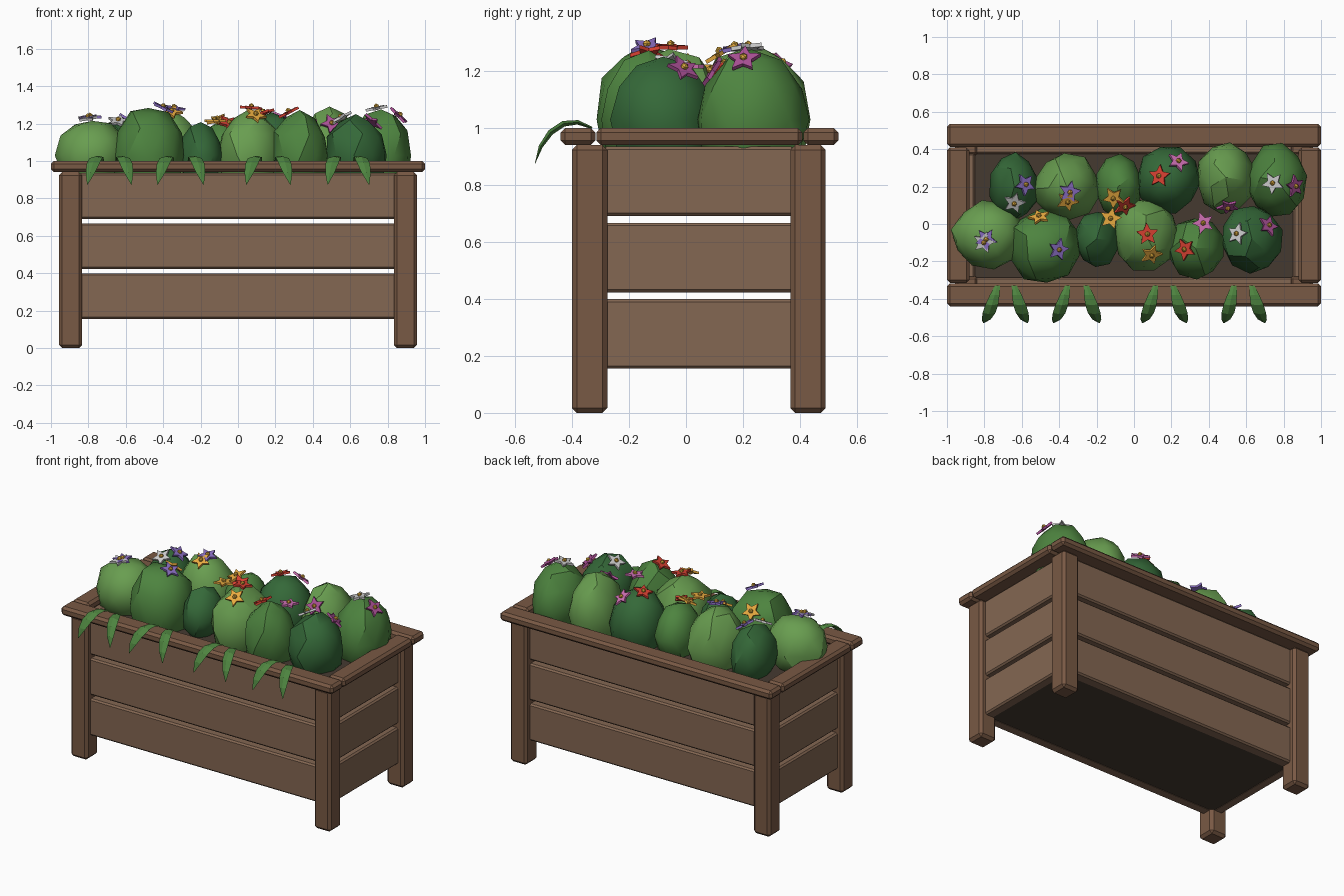
import bpy, bmesh, math, random
from mathutils import Vector, Matrix

if "Cube" in bpy.data.objects:
    bpy.data.objects.remove(bpy.data.objects["Cube"])

random.seed(4)


def mat(name, rgb):
    m = bpy.data.materials.new(name)
    m.diffuse_color = (*rgb, 1)
    m.use_nodes = True
    m.node_tree.nodes["Principled BSDF"].inputs["Base Color"].default_value = m.diffuse_color
    return m


FRAME = mat("frame_wood", (.19, .10, .058))
PLANK = mat("plank_wood", (.23, .135, .085))
SOIL = mat("soil", (.06, .042, .03))
GREEN = {"l": mat("leaf_light", (.14, .34, .08)),
         "m": mat("leaf_mid", (.075, .23, .05)),
         "d": mat("leaf_dark", (.035, .14, .04))}
PETAL = {"purple": mat("purple", (.26, .16, .55)), "white": mat("white", (.8, .8, .8)),
         "gold": mat("gold", (.8, .4, .05)), "red": mat("red", (.65, .05, .03)),
         "pink": mat("pink", (.62, .16, .45)), "magenta": mat("magenta", (.4, .08, .3))}
CENTRE = mat("flower_centre", (.75, .42, .05))


def finish(name, bm, *mats):
    bmesh.ops.recalc_face_normals(bm, faces=bm.faces)
    me = bpy.data.meshes.new(name)
    bm.to_mesh(me)
    bm.free()
    for m in mats:
        me.materials.append(m)
    ob = bpy.data.objects.new(name, me)
    bpy.context.collection.objects.link(ob)
    return ob


def box(name, x, y, z, m, bevel=.012):
    bm = bmesh.new()
    bmesh.ops.create_cube(bm, size=1)
    for v in bm.verts:
        v.co = [(a + b) / 2 + c * (b - a) for (a, b), c in zip((x, y, z), v.co)]
    if bevel:
        bmesh.ops.bevel(bm, geom=bm.edges[:], offset=bevel, segments=1, affect='EDGES')
    return finish(name, bm, m)


CY = .045  # box centre in y

# corner posts
for sx in (-1, 1):
    for sy in (-1, 1):
        x, y = sx * .895, CY + sy * .383
        box("corner_post", (x - .062, x + .062), (y - .062, y + .062), (0, .94), FRAME, .017)

# side planks, three per side with open gaps
for i in range(3):
    z = (.155 + i * .268, .155 + i * .268 + .244)
    for s in (-1, 1):
        y = sorted((CY + s * .33, CY + s * .405))
        box("long_plank", (-.85, .85), y, z, PLANK, .01)
        x = sorted((s * .85, s * .92))
        box("end_plank", x, (CY - .335, CY + .335), z, PLANK, .01)

# top rim
for y in ((-.44, -.318), (.412, .535)):
    box("rim_long_rail", (-1, 1), y, (.94, 1), FRAME, .016)
for s in (-1, 1):
    box("rim_end_rail", sorted((s * .88, s)), (-.315, .409), (.94, 1), FRAME, .016)

# floor and soil
box("floor", (-.9, .9), (CY - .385, CY + .385), (.157, .19), SOIL, 0)
box("soil", (-.85, .85), (CY - .33, CY + .33), (.82, .91), SOIL, 0)

# bushes: x, y, radius x, radius y, top z, tone
BUSHES = [(-.78, -.06, .19, .18, 1.22, "l"), (-.48, -.12, .20, .20, 1.29, "m"),
          (-.20, -.08, .12, .15, 1.20, "d"), (.06, -.06, .175, .19, 1.27, "l"),
          (.33, -.13, .155, .165, 1.26, "m"), (.63, -.08, .165, .18, 1.24, "d"),
          (-.64, .20, .13, .18, 1.22, "d"), (-.36, .20, .175, .175, 1.27, "l"),
          (-.085, .20, .125, .17, 1.22, "m"), (.18, .24, .17, .18, 1.25, "d"),
          (.49, .25, .16, .19, 1.28, "l"), (.765, .23, .16, .20, 1.27, "m")]
BZ = 1.03
for bx, by, rx, ry, top, tone in BUSHES:
    bm = bmesh.new()
    bmesh.ops.create_icosphere(bm, subdivisions=2, radius=1)
    spin = Matrix.Rotation(random.uniform(0, 6), 3, 'Z')
    for v in bm.verts:
        p = spin @ v.co * random.uniform(.95, 1.07)
        v.co = (bx + p.x * rx, by + p.y * ry, BZ + p.z * (top - BZ))
    ob = finish("bush", bm, GREEN[tone])
    ob.data.shade_smooth()
    ob.data.set_sharp_from_angle(angle=math.radians(30))


def surface(x, y):
    """Height and normal of the highest bush at a point."""
    best = (1.2, Vector((0, 0, 1)))
    for bx, by, rx, ry, top, _ in BUSHES:
        u, v, h = (x - bx) / rx, (y - by) / ry, top - BZ
        k = 1 - u * u - v * v
        if k > 0 and BZ + h * math.sqrt(k) > best[0] - .03:
            best = (max(1.19, BZ + h * math.sqrt(k)),
                    Vector((u / rx, v / ry, math.sqrt(k) / h)).normalized())
    return best


# star flowers with a round centre
FLOWERS = [(-.59, .21, "purple"), (-.64, .12, "white"), (-.505, .025, "gold"),
           (-.80, -.095, "white"), (-.79, -.08, "purple"), (-.345, .175, "purple"),
           (-.355, .13, "gold"), (-.41, -.135, "purple"), (-.105, .145, "gold"),
           (-.055, .105, "red"), (-.125, .03, "gold"), (.14, .255, "red"),
           (.23, .325, "pink"), (.07, -.055, "red"), (.09, -.155, "gold"),
           (.28, -.135, "red"), (.37, .005, "pink"), (.50, .105, "magenta"),
           (.56, -.055, "white"), (.71, -.015, "magenta"), (.745, .22, "white"),
           (.85, .205, "magenta")]
for x, y, tone in FLOWERS:
    z, n = surface(x, y)
    bm = bmesh.new()
    ring = []
    for k in range(10):
        r = .03 if k % 2 else .062
        a = k * math.pi / 5
        ring.append(bm.verts.new((r * math.cos(a), r * math.sin(a), 0)))
    face = bm.faces.new(ring)
    up = bmesh.ops.extrude_face_region(bm, geom=[face])["geom"]
    for v in up:
        if isinstance(v, bmesh.types.BMVert):
            v.co.z += .014
    old = set(bm.faces)
    bmesh.ops.create_icosphere(bm, subdivisions=1, radius=.015,
                               matrix=Matrix.Translation((0, 0, .017)))
    for f in bm.faces:
        f.material_index = 0 if f in old else 1
    rot = n.to_track_quat('Z', 'Y').to_matrix().to_4x4()
    bm.transform(Matrix.Translation(Vector((x, y, z)) + n * .008) @ rot
                 @ Matrix.Rotation(random.uniform(0, 6), 4, 'Z'))
    finish("flower", bm, PETAL[tone], CENTRE)

# trailing leaves over the front rail: root x, tip x
ARC = [(-.33, 1.0), (-.38, 1.02), (-.43, 1.015), (-.475, .985), (-.51, .935), (-.53, .875)]
WIDTH = [.014, .026, .034, .034, .024, .002]
for x0, x1 in [(-.73, -.805), (-.64, -.57), (-.355, -.43), (-.255, -.185),
               (.115, .045), (.21, .28), (.535, .48), (.63, .70)]:
    bm = bmesh.new()
    prev = None
    for i, ((y, z), w) in enumerate(zip(ARC, WIDTH)):
        a, b = ARC[max(i - 1, 0)], ARC[min(i + 1, 5)]
        t = Vector((0, b[0] - a[0], b[1] - a[1])).normalized()
        side = Vector((1, 0, 0))
        nor = t.cross(side) * w * .3
        c = Vector((x0 + (x1 - x0) * i / 5, y, z))
        ring = [bm.verts.new(c + d) for d in (side * w, nor, -side * w, -nor)]
        if prev:
            for k in range(4):
                bm.faces.new((prev[k], prev[k - 1], ring[k - 1], ring[k]))
        else:
            bm.faces.new(ring)
        prev = ring
    bm.faces.new(prev)
    finish("trailing_leaf", bm, GREEN["m"])
